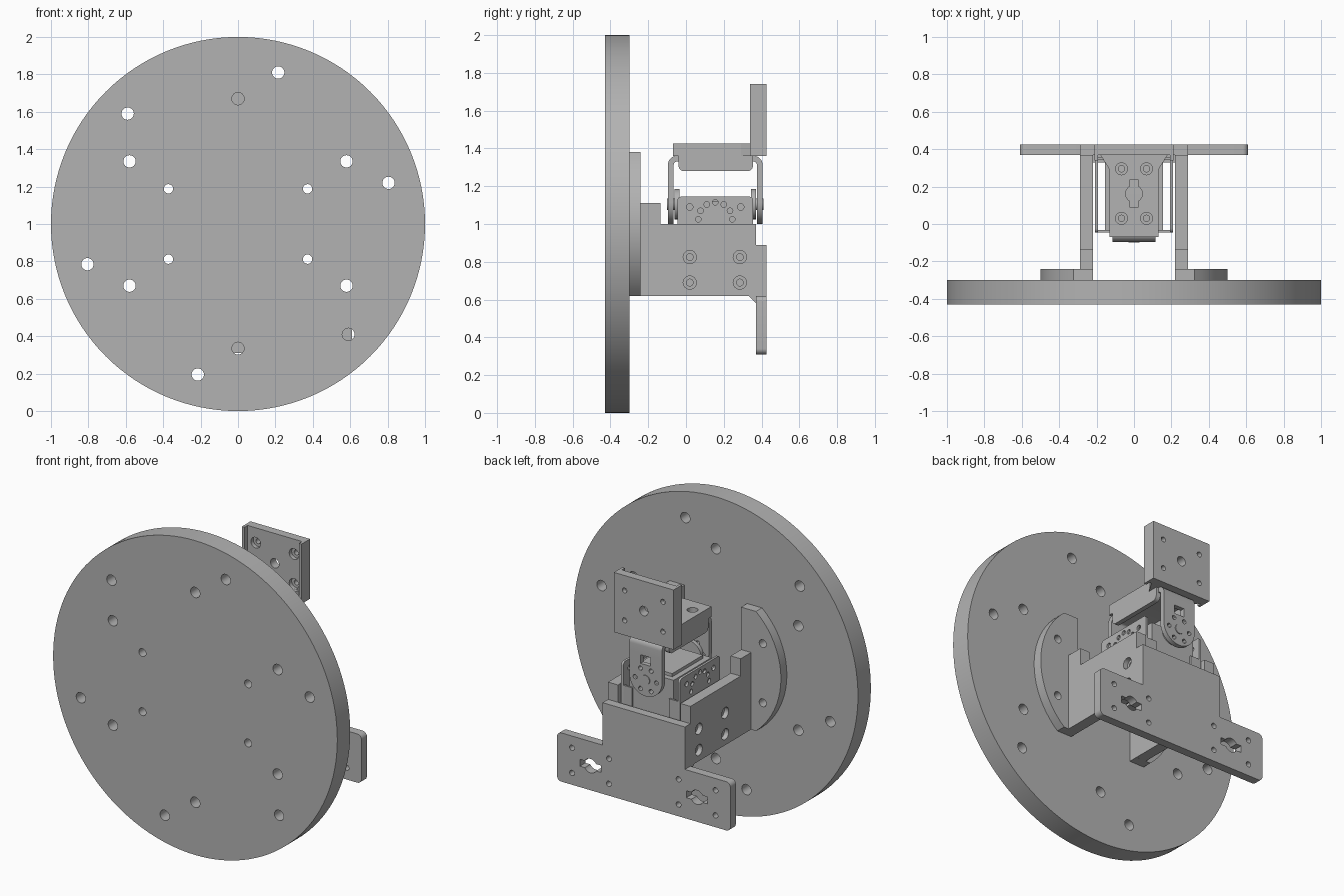
import bpy, bmesh
from math import sin, cos, pi, radians
from mathutils import Vector

cube = bpy.data.objects.get("Cube")
if cube:
    bpy.data.objects.remove(cube)

grey = bpy.data.materials.new("plain grey")
grey.use_nodes = True
grey.diffuse_color = (0.45, 0.45, 0.45, 1)
grey.node_tree.nodes["Principled BSDF"].inputs["Base Color"].default_value = (0.45, 0.45, 0.45, 1)

# Profile coordinates (a, b) placed for an extrusion along each axis
PLACE = {
    "x": lambda a, b, t: (t, a, b),
    "y": lambda a, b, t: (a, t, b),
    "z": lambda a, b, t: (a, b, t),
}


def prism(name, axis, profile, lo, hi):
    bm = bmesh.new()
    ends = [[bm.verts.new(PLACE[axis](a, b, t)) for a, b in profile] for t in (lo, hi)]
    n = len(profile)
    for ring in ends:
        bm.faces.new(ring)
    for i in range(n):
        j = (i + 1) % n
        bm.faces.new((ends[0][i], ends[0][j], ends[1][j], ends[1][i]))
    bmesh.ops.recalc_face_normals(bm, faces=bm.faces)
    mesh = bpy.data.meshes.new(name)
    bm.to_mesh(mesh)
    bm.free()
    mesh.materials.append(grey)
    obj = bpy.data.objects.new(name, mesh)
    bpy.context.collection.objects.link(obj)
    return obj


def arc(ca, cb, r, start, end, n=8):
    angles = [radians(start + (end - start) * i / n) for i in range(n + 1)]
    return [(ca + r * cos(t), cb + r * sin(t)) for t in angles]


def circle(ca, cb, r, n=24):
    return arc(ca, cb, r, 0, 360, n)[:-1]


def rect(a0, a1, b0, b1):
    return [(a0, b0), (a1, b0), (a1, b1), (a0, b1)]


def box(name, x0, x1, y0, y1, z0, z1):
    return prism(name, "z", rect(x0, x1, y0, y1), z0, z1)


def cut(obj, axis, cuts):
    """Cut each (profile, lo, hi) prism out of the object."""
    helpers = []
    for profile, lo, hi in cuts:
        helper = prism("cutter", axis, profile, lo, hi)
        helper.hide_render = True
        mod = obj.modifiers.new("cut", "BOOLEAN")
        mod.operation, mod.solver, mod.object = "DIFFERENCE", "EXACT", helper
        helpers.append(helper)
    bpy.context.view_layer.update()
    graph = bpy.context.evaluated_depsgraph_get()
    mesh = bpy.data.meshes.new_from_object(obj.evaluated_get(graph))
    obj.modifiers.clear()
    obj.data = mesh
    for helper in helpers:
        bpy.data.objects.remove(helper)


def horn_slot(ca, cb, along_a, lo, hi):
    """Round opening with a narrow slot through it."""
    la, lb = (0.075, 0.022) if along_a else (0.022, 0.075)
    return [(circle(ca, cb, 0.045), lo, hi),
            (rect(ca - la, ca + la, cb - lb, cb + lb), lo, hi)]


# Large round base plate with through holes
disc = prism("base_disc", "y", circle(0, 1, 1, 128), -0.43, -0.30)
bolts = [(0.215, 1.81), (0, 1.67), (-0.59, 1.59), (-0.58, 1.335), (0.58, 1.335),
         (0.805, 1.22), (-0.805, 0.785), (-0.58, 0.67), (0.58, 0.67),
         (0.59, 0.41), (0, 0.335), (-0.215, 0.195)]
small = [(sx * 0.372, 1 + sz * 0.188) for sx in (-1, 1) for sz in (-1, 1)]
cut(disc, "y", [(circle(a, b, 0.033), -0.5, -0.2) for a, b in bolts]
    + [(circle(a, b, 0.025), -0.5, -0.2) for a, b in small])

# Side walls with curved mounting flanges
for s, side in ((1, "left"), (-1, "right")):
    edge = arc(0, 1, 0.5, -49.5, 49.5, 20)
    profile = [(s * a, b) for a, b in [(0.22, 0.62)] + edge + [(0.22, 1.38)]]
    flange = prism(side + "_flange", "y", profile, -0.30, -0.24)
    cut(flange, "y", [(circle(s * 0.372, 1 + z, 0.025), -0.4, -0.2) for z in (-0.188, 0.188)])
    outline = [(-0.24, 0.62), (0.37, 0.62), (0.37, 1.0), (-0.135, 1.0), (-0.135, 1.11), (-0.24, 1.11)]
    lo, hi = sorted((s * 0.22, s * 0.29))
    wall = prism(side + "_wall", "x", outline, lo, hi)
    spots = [(y, z) for y in (0.02, 0.285) for z in (0.69, 0.825)]
    bore = sorted((s * 0.26, s * 0.35))
    cut(wall, "x", [(circle(y, z, 0.018), lo - 0.05, hi + 0.05) for y, z in spots]
        + [(circle(y, z, 0.035), *bore) for y, z in spots])

# T-shaped rear plate with rounded lower corners
tee = ([(0.29, 0.62), (0.29, 0.89), (-0.29, 0.89), (-0.29, 0.62)]
       + arc(-0.58, 0.59, 0.03, 90, 180) + arc(-0.58, 0.34, 0.03, 180, 270)
       + arc(0.58, 0.34, 0.03, 270, 360) + arc(0.58, 0.59, 0.03, 0, 90))
rear = prism("rear_plate", "y", tee, 0.37, 0.425)
cuts = []
for x in (-0.375, 0.375):
    cuts += horn_slot(x, 0.465, True, 0.3, 0.5)
    cuts += [(circle(x + dx, 0.465 + dz, 0.017), 0.3, 0.5)
             for dx in (-0.13, 0.13) for dz in (-0.08, 0.08)]
cut(rear, "y", cuts)
prism("rear_gusset", "x", [(0.33, 0.62), (0.37, 0.58), (0.37, 0.62)], -0.29, 0.29)

# Servo body, raised cover and output horns
box("servo_body", -0.155, 0.155, -0.035, 0.345, 0.66, 1.12)
box("servo_cover", -0.12, 0.12, 0.0, 0.31, 1.12, 1.14)
for name, lo, hi in (("front_horn", -0.06, -0.035), ("rear_horn", 0.345, 0.37)):
    prism(name, "y", circle(0, 1.105, 0.08, 32), lo, hi)
for name, lo, hi in (("front_hub", -0.10, -0.06), ("rear_hub", 0.37, 0.41)):
    prism(name, "y", circle(0, 1.105, 0.03), lo, hi)

# Thin servo bracket: side cheeks with hole patterns, joined by end tabs
for s, side in ((1, "left"), (-1, "right")):
    lo, hi = sorted((s * 0.193, s * 0.208))
    cheek = prism(side + "_servo_cheek", "x", [(-0.045, 0.64), (0.355, 0.64)]
                  + arc(0.335, 1.125, 0.02, 0, 90, 4) + arc(-0.025, 1.125, 0.02, 90, 180, 4), lo, hi)
    holes = [(circle(0.155 + 0.09 * cos(t * pi / 6), 1.025 + 0.09 * sin(t * pi / 6), 0.015, 12),
              lo - 0.01, hi + 0.01) for t in range(7)]
    holes += [(circle(y, 1.09, 0.017, 12), lo - 0.01, hi + 0.01) for y in (0.02, 0.29)]
    cut(cheek, "x", holes)
    a, b = sorted((s * 0.13, s * 0.208))
    for end, y in (("front", -0.045), ("rear", 0.343)):
        box(f"{side}_{end}_servo_tab", a, b, y, y + 0.012, 0.64, 1.0)

# Hinge bracket: bent top strip, folded lips and two hanging arms
bend = ([(-0.095, 1.26)] + arc(-0.05, 1.315, 0.045, 180, 90) + arc(0.36, 1.315, 0.045, 90, 0)
        + [(0.405, 1.26), (0.375, 1.26)] + arc(0.36, 1.315, 0.015, 0, 90, 4)
        + arc(-0.05, 1.315, 0.015, 90, 180, 4) + [(-0.065, 1.26)])
prism("hinge_top", "x", bend, -0.115, 0.115)
for name, lo, hi in (("front_hinge_arm", -0.095, -0.065), ("rear_hinge_arm", 0.375, 0.405)):
    arm = prism(name, "y", [(0.115, 1.26)] + [(-0.115, 1.26)]
                + arc(0, 1.115, 0.115, 180, 360, 20), lo, hi)
    cut(arm, "y", [(circle(0.075 * cos(k * pi / 3), 1.105 + 0.075 * sin(k * pi / 3), 0.014, 12),
                    lo - 0.01, hi + 0.01) for k in range(6)]
        + [(rect(-0.035, 0.035, 1.2, 1.255), lo - 0.01, hi + 0.01)])
for s, side in ((1, "left"), (-1, "right")):
    lip = [(-0.04, 1.36)] + arc(-0.01, 1.31, 0.03, 180, 270) + arc(0.325, 1.31, 0.03, 270, 360) + [(0.355, 1.36)]
    lo, hi = sorted((s * 0.10, s * 0.13))
    prism(side + "_hinge_lip", "x", lip, lo, hi)

# L-shaped top mount: flared shelf and upright plate with side rims
shelf = prism("mount_shelf", "z", [(-0.13, -0.07), (0.13, -0.07), (0.13, 0.29), (0.18, 0.37),
                                   (-0.18, 0.37), (-0.13, 0.29)], 1.36, 1.425)
spots = [(x, y) for x in (-0.067, 0.067) for y in (0.03, 0.295)]
cut(shelf, "z", [(circle(a, b, 0.017), 1.3, 1.5) for a, b in spots]
    + [(circle(a, b, 0.032), 1.39, 1.5) for a, b in spots] + horn_slot(0, 0.162, False, 1.3, 1.5))
upright = box("mount_upright", -0.21, 0.21, 0.37, 0.425, 1.36, 1.74)
corners = [(x, 1.55 + z) for x in (-0.135, 0.135) for z in (-0.095, 0.095)]
cut(upright, "y", [(circle(a, b, 0.016), 0.3, 0.5) for a, b in corners]
    + [(circle(a, b, 0.034), 0.3, 0.395) for a, b in corners] + [(circle(0, 1.55, 0.03), 0.3, 0.5)])
for s, side in ((1, "left"), (-1, "right")):
    lo, hi = sorted((s * 0.192, s * 0.21))
    box(side + "_mount_rim", lo, hi, 0.34, 0.37, 1.36, 1.74)

# Smooth the round surfaces while keeping edges sharp
bpy.ops.object.select_all(action="DESELECT")
for obj in bpy.context.collection.objects:
    if obj.type == "MESH":
        obj.select_set(True)
        bpy.context.view_layer.objects.active = obj
bpy.ops.object.shade_smooth_by_angle(angle=radians(30))
